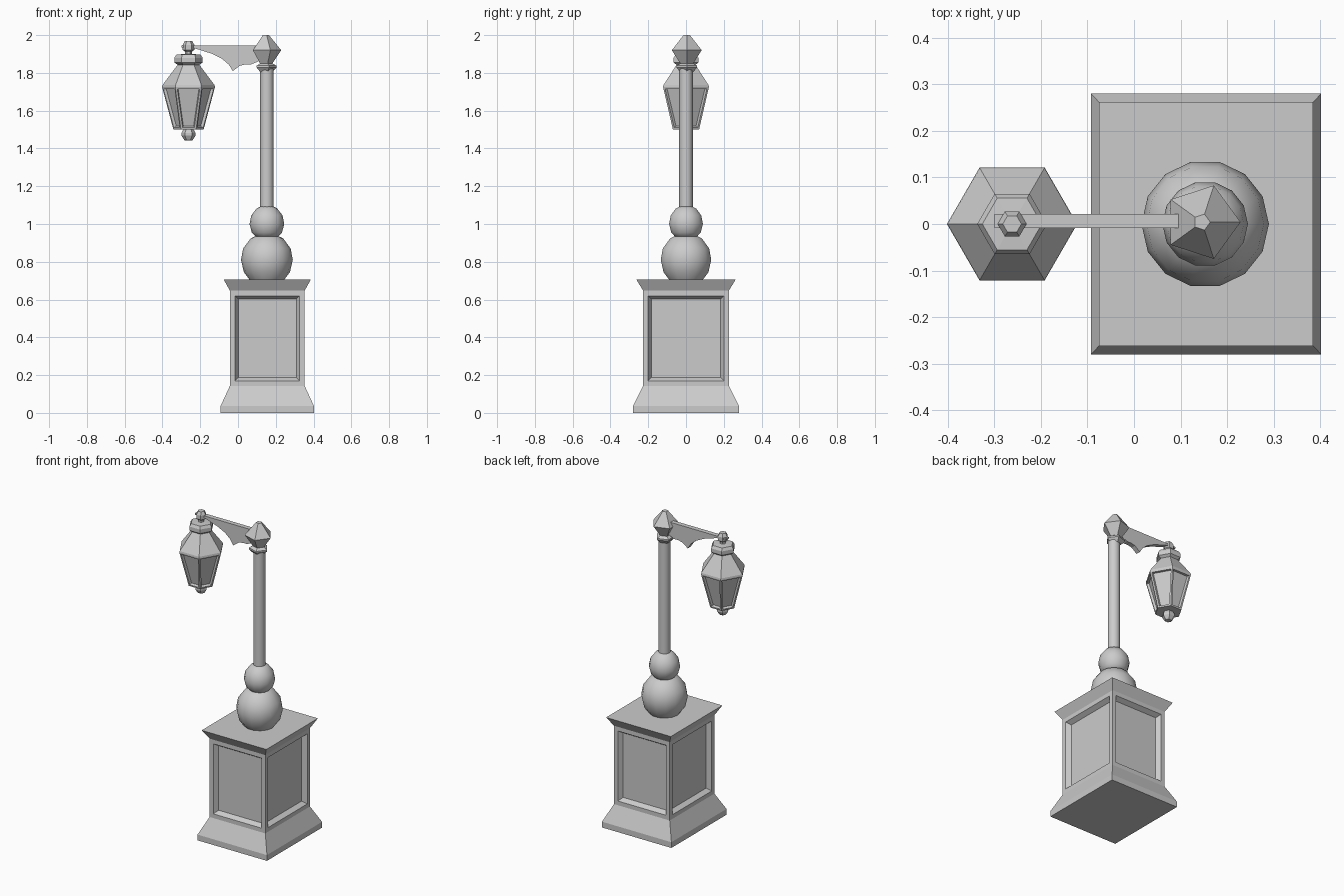
import bpy, bmesh, math

if "Cube" in bpy.data.objects:
    bpy.data.objects.remove(bpy.data.objects["Cube"])

stone = bpy.data.materials.new("light_grey")
stone.diffuse_color = (0.6, 0.6, 0.6, 1)
stone.use_nodes = True
stone.node_tree.nodes["Principled BSDF"].inputs["Base Color"].default_value = stone.diffuse_color
PX = 0.153      # post axis
LX = -0.262     # lantern axis


def finish(name, bm, smooth=None):
    bmesh.ops.recalc_face_normals(bm, faces=bm.faces)
    me = bpy.data.meshes.new(name)
    bm.to_mesh(me)
    bm.free()
    me.materials.append(stone)
    ob = bpy.data.objects.new(name, me)
    bpy.context.collection.objects.link(ob)
    if smooth:
        bpy.ops.object.select_all(action='DESELECT')
        ob.select_set(True)
        bpy.context.view_layer.objects.active = ob
        bpy.ops.object.shade_smooth_by_angle(angle=math.radians(smooth))
    return ob


def loft(name, rings, sides, cx, cy=0.0, turn=0.0, smooth=None, panel=None):
    """Stack of (rx, ry, z) rings; panel = (z_low, z_high, frame, bevel, depth) sinks panels."""
    bm = bmesh.new()
    loops = []
    for rx, ry, z in rings:
        loops.append([bm.verts.new((cx + rx * math.cos(turn + math.tau * i / sides),
                                    cy + ry * math.sin(turn + math.tau * i / sides), z))
                      for i in range(sides)])
    for a, b in zip(loops, loops[1:]):
        for i in range(sides):
            j = (i + 1) % sides
            bm.faces.new((a[i], a[j], b[j], b[i]))
    bm.faces.new(loops[0][::-1])
    bm.faces.new(loops[-1])
    bmesh.ops.recalc_face_normals(bm, faces=bm.faces)
    if panel:
        lo, hi, frame, bevel, depth = panel
        faces = [f for f in bm.faces if lo < f.calc_center_median().z < hi
                 and abs(f.normal.z) < 0.6]
        bmesh.ops.inset_individual(bm, faces=faces, thickness=frame, depth=0)
        bmesh.ops.inset_individual(bm, faces=faces, thickness=bevel, depth=-depth)
    return finish(name, bm, smooth)


def turned(name, profile, sides, cx, **kw):
    return loft(name, [(r, r, z) for r, z in profile], sides, cx, **kw)


# Panelled pedestal: rectangular rings given as half sizes
q = math.sqrt(2)
rects = [(0.247, 0.28, 0), (0.247, 0.28, 0.037), (0.198, 0.227, 0.143),
         (0.198, 0.227, 0.647), (0.23, 0.262, 0.705)]
loft("pedestal", [(a * q, b * q, z) for a, b, z in rects], 4, 0.155,
     turn=math.pi / 4, panel=(0.3, 0.5, 0.038, 0.025, 0.028))

# Two stacked balls and the post
turned("lower_ball", [(0.088, 0.70), (0.122, 0.745), (0.137, 0.81),
                      (0.126, 0.87), (0.085, 0.925), (0.05, 0.94)], 14, PX, smooth=50)
turned("upper_ball", [(0.052, 0.925), (0.08, 0.955), (0.092, 1.0),
                      (0.083, 1.045), (0.055, 1.082), (0.033, 1.093)], 14, PX, smooth=50)
turned("post", [(0.036, 1.07), (0.036, 1.84)], 12, PX, smooth=40)

# Five-sided collar and finial
turned("post_finial", [(0.036, 1.805), (0.058, 1.828), (0.058, 1.838), (0.036, 1.85),
                       (0.083, 1.92), (0.022, 1.995), (0.018, 2.0)], 5, 0.146, cy=0.004)

# Bracket arm: thin plate cut to a curved profile
arm = [(-0.30, 1.945), (0.11, 1.945), (0.11, 1.862), (0.07, 1.845), (0.04, 1.845),
       (0.01, 1.838), (-0.027, 1.81), (-0.05, 1.845), (-0.085, 1.875),
       (-0.14, 1.902), (-0.235, 1.932), (-0.30, 1.935)]
bm = bmesh.new()
face = bm.faces.new([bm.verts.new((x, -0.009, z)) for x, z in arm])
ext = bmesh.ops.extrude_face_region(bm, geom=[face])
bmesh.ops.translate(bm, vec=(0, 0.03, 0),
                    verts=[v for v in ext["geom"] if isinstance(v, bmesh.types.BMVert)])
finish("bracket_arm", bm)

# Six-sided lantern: body with sunken panes, roof, cap and knobs
turned("lantern_body", [(0.08, 1.50), (0.14, 1.725), (0.138, 1.735), (0.056, 1.845)], 6, LX,
       panel=(1.55, 1.68, 0.014, 0.006, 0.014))
turned("lantern_cap", [(0.054, 1.84), (0.075, 1.855), (0.075, 1.88), (0.064, 1.897),
                       (0.02, 1.9)], 6, LX)
turned("lantern_top_knob", [(0.018, 1.895), (0.018, 1.912), (0.031, 1.922),
                            (0.031, 1.948), (0.02, 1.968)], 6, LX)
turned("lantern_bottom_knob", [(0.02, 1.443), (0.026, 1.45), (0.037, 1.468),
                               (0.037, 1.482), (0.026, 1.502)], 6, LX)
